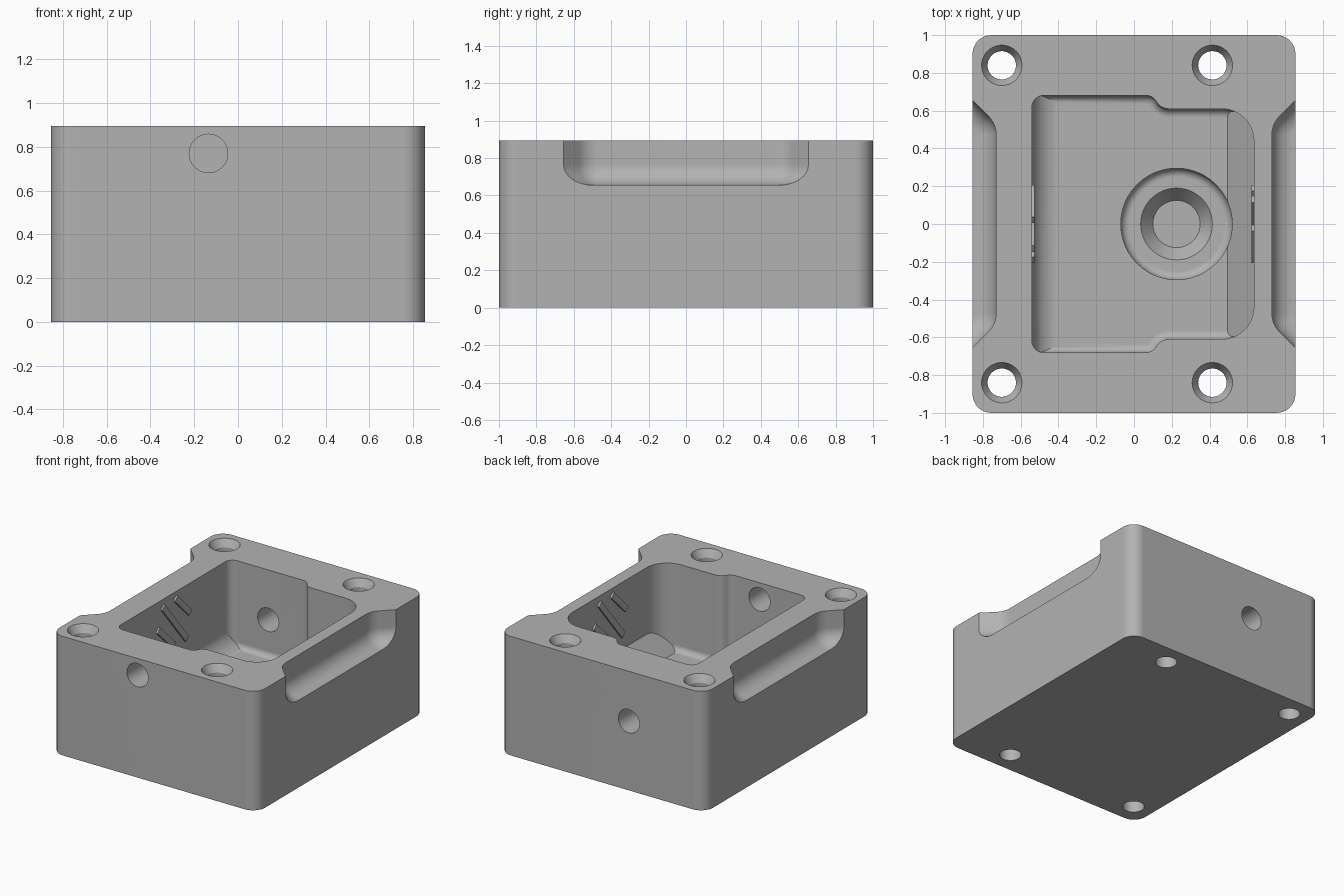
import bpy, bmesh, math
from mathutils import Vector, Matrix

cube = bpy.data.objects.get("Cube")
if cube:
    bpy.data.objects.remove(cube, do_unlink=True)

TOP = 0.895
FLOOR = 0.24

grey = bpy.data.materials.new("machined_grey")
grey.use_nodes = True
colour = (0.45, 0.45, 0.45, 1)
grey.diffuse_color = colour
grey.node_tree.nodes["Principled BSDF"].inputs["Base Color"].default_value = colour


def make_object(name, bm):
    bmesh.ops.recalc_face_normals(bm, faces=bm.faces)
    mesh = bpy.data.meshes.new(name)
    bm.to_mesh(mesh)
    bm.free()
    mesh.materials.append(grey)
    obj = bpy.data.objects.new(name, mesh)
    bpy.context.collection.objects.link(obj)
    return obj


def rounded(corners, steps=8):
    """Polygon with a tangent arc at each (x, y, radius) corner."""
    pts = []
    for i, (x, y, r) in enumerate(corners):
        p = Vector((x, y))
        if r == 0:
            pts.append(p)
            continue
        a = (Vector(corners[i - 1][:2]) - p).normalized()
        b = (Vector(corners[(i + 1) % len(corners)][:2]) - p).normalized()
        half = a.angle(b) / 2
        centre = p + (a + b).normalized() * r / math.sin(half)
        start = p + a * r / math.tan(half) - centre
        end = p + b * r / math.tan(half) - centre
        turn = start.angle_signed(end)
        for k in range(steps + 1):
            pts.append(centre + Matrix.Rotation(-turn * k / steps, 2) @ start)
    return pts


def prism(name, pts, low, high, bevel=0, along_y=False):
    """Extrude a polygon along z (or y) and optionally round its lower rim."""
    place = (lambda p, h: (p[0], h, p[1])) if along_y else (lambda p, h: (p[0], p[1], h))
    bm = bmesh.new()
    rings = [[bm.verts.new(place(p, h)) for p in pts] for h in (low, high)]
    base = bm.faces.new(rings[0])
    bm.faces.new(rings[1][::-1])
    for i in range(len(pts)):
        bm.faces.new((rings[0][i - 1], rings[0][i], rings[1][i], rings[1][i - 1]))
    bmesh.ops.recalc_face_normals(bm, faces=bm.faces)
    if bevel:
        bmesh.ops.bevel(bm, geom=list(base.edges), offset=bevel, segments=8,
                        profile=0.5, affect='EDGES', clamp_overlap=False)
    return make_object(name, bm)


def lathe(name, profile, matrix, sides=48):
    """Closed solid of revolution from (radius, height) rings."""
    bm = bmesh.new()
    rings = []
    for r, h in profile:
        rings.append([bm.verts.new((r * math.cos(t), r * math.sin(t), h))
                      for t in (math.tau * k / sides for k in range(sides))])
    for a, b in zip(rings, rings[1:]):
        for i in range(sides):
            bm.faces.new((a[i - 1], a[i], b[i], b[i - 1]))
    bm.faces.new(rings[0])
    bm.faces.new(rings[-1])
    bm.transform(matrix)
    return make_object(name, bm)


def boolean(target, cutter, operation='DIFFERENCE'):
    mod = target.modifiers.new("cut", 'BOOLEAN')
    mod.operation = operation
    mod.solver = 'EXACT'
    mod.object = cutter
    bpy.context.view_layer.update()
    result = bpy.data.meshes.new_from_object(
        target.evaluated_get(bpy.context.evaluated_depsgraph_get()))
    target.modifiers.clear()
    target.data = result
    bpy.data.objects.remove(cutter, do_unlink=True)


# Solid block with rounded upright corners
block = [(-0.855, -1, 0.1), (0.855, -1, 0.1), (0.855, 1, 0.1), (-0.855, 1, 0.1)]
housing = prism("housing", rounded(block), 0, TOP)

# Pocket: outline with a stepped-in, wider-rounded right end
half = [(-0.54, 0.68, 0.06), (0.10, 0.68, 0.06), (0.14, 0.61, 0.075), (0.635, 0.61, 0.17)]
outline = half + [(x, -y, r) for x, y, r in reversed(half)]
pocket = prism("pocket_cutter", rounded(outline), FLOOR, 1.1, bevel=0.045)

# Lengthwise section: large left fillet and sloped right side of the floor
section = [(-0.541, 1.2, 0), (-0.541, FLOOR, 0.14), (0.495, FLOOR, 0), (0.70, 0.465, 0), (0.70, 1.2, 0)]
boolean(pocket, prism("section_cutter", rounded(section), -0.8, 0.8, along_y=True), 'INTERSECT')
boolean(housing, pocket)

# Round stepped recess in the pocket floor
arc = [(0.25 + 0.045 * math.sin(t), 0.195 - 0.045 * math.cos(t))
       for t in (math.pi / 2 * k / 8 for k in range(9))]
well = [(0.125, 0.07), (0.19, 0.15)] + arc + [(0.295, 0.5)]
boolean(housing, lathe("well_cutter", well, Matrix.Translation((0.225, 0, 0))))

# Countersunk through holes
screw = [(0.075, -0.1), (0.075, TOP - 0.055), (0.107, TOP), (0.107, 1)]
for x in (-0.70, 0.415):
    for y in (-0.84, 0.84):
        boolean(housing, lathe("screw_cutter", screw, Matrix.Translation((x, y, 0))))

# Round ports through the front and back walls
for x, z, side in ((-0.135, 0.77, -1), (-0.225, 0.52, 1)):
    spot = Matrix.Translation((x, side * 0.85, z)) @ Matrix.Rotation(math.pi / 2, 4, 'X')
    boolean(housing, lathe("port_cutter", [(0.088, -0.3), (0.088, 0.3)], spot))

# Finger scoops along both sides
for s in (-1, 1):
    scoop = [(s * 0.73, -0.53, 0.14), (s * 1.1, -0.90, 0), (s * 1.1, 0.90, 0), (s * 0.73, 0.53, 0.14)]
    boolean(housing, prism("scoop_cutter", rounded(scoop), 0.655, 1.1, bevel=0.11))

# Slanted ribs on the two end walls of the pocket
ribs = [(-0.13, 0.84, 0.15, 0.50), (-0.19, 0.69, 0.0, 0.51), (0.02, 0.85, 0.19, 0.68)]
for wall, s, label in ((-0.54, 1, "right"), (0.635, -1, "left")):
    for i, (y0, z0, y1, z1) in enumerate(ribs):
        bm = bmesh.new()
        bmesh.ops.create_cube(bm, size=1)
        length = math.hypot(y1 - y0, z1 - z0)
        bm.transform(Matrix.Translation((wall, s * (y0 + y1) / 2, (z0 + z1) / 2))
                     @ Matrix.Rotation(math.atan2(z1 - z0, s * (y1 - y0)), 4, 'X')
                     @ Matrix.Diagonal((0.028, length, 0.045, 1)))
        make_object(f"{label}_wall_rib_{i + 1}", bm)

# Smooth curved faces, keep edges sharp
bpy.ops.object.select_all(action='DESELECT')
housing.select_set(True)
bpy.context.view_layer.objects.active = housing
bpy.ops.object.shade_smooth_by_angle(angle=math.radians(25))
weighted = housing.modifiers.new("weighted_normals", 'WEIGHTED_NORMAL')
weighted.keep_sharp = True
